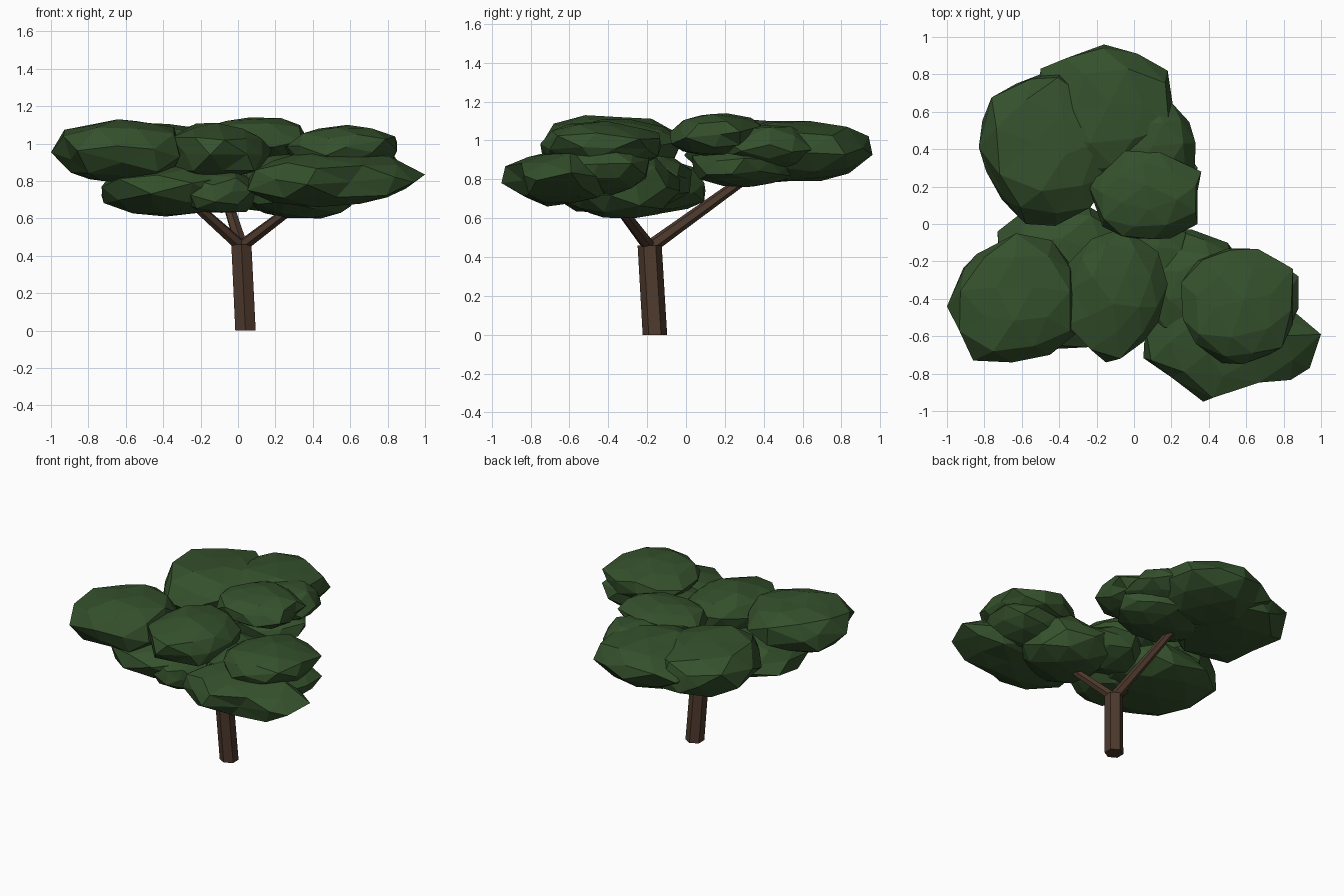
import bpy
import bmesh
import math
import random
from mathutils import Vector, Euler

if "Cube" in bpy.data.objects:
    bpy.data.objects.remove(bpy.data.objects["Cube"], do_unlink=True)


def make_material(name, rgb):
    mat = bpy.data.materials.new(name)
    mat.use_nodes = True
    colour = (*rgb, 1.0)
    mat.diffuse_color = colour
    node = next(n for n in mat.node_tree.nodes if n.type == "BSDF_PRINCIPLED")
    node.inputs["Base Color"].default_value = colour
    node.inputs["Roughness"].default_value = 0.9
    return mat


leaf_green = make_material("leaf green", (0.035, 0.082, 0.025))
bark_brown = make_material("bark brown", (0.075, 0.041, 0.025))


def finish(bm, name, mat):
    bmesh.ops.recalc_face_normals(bm, faces=bm.faces)
    mesh = bpy.data.meshes.new(name)
    bm.to_mesh(mesh)
    bm.free()
    mesh.materials.append(mat)
    obj = bpy.data.objects.new(name, mesh)
    bpy.context.collection.objects.link(obj)
    return obj


# Faceted leaf clump: a roughened, slightly boxy icosphere fitted to a box,
# with rim corners pulled out to the given plan positions
def leaf_clump(name, seed, xs, ys, zs, corners=()):
    rng = random.Random(seed)
    bm = bmesh.new()
    bmesh.ops.create_icosphere(bm, subdivisions=2, radius=1)
    turn = Euler([rng.uniform(0, 6) for _ in range(3)]).to_matrix()
    for v in bm.verts:
        v.co = turn @ v.co
        v.co.z = math.copysign(abs(v.co.z) ** 0.8, v.co.z)
        v.co *= rng.uniform(0.88, 1.06)
    for axis, (low, high) in enumerate((xs, ys, zs)):
        values = [v.co[axis] for v in bm.verts]
        start, span = min(values), max(values) - min(values)
        for v in bm.verts:
            v.co[axis] = low + (v.co[axis] - start) / span * (high - low)
    free = list(bm.verts)
    middle = sum(zs) / 2
    for x, y in corners:
        target = Vector((x, y, middle))
        v = min(free, key=lambda p: (p.co - target).length)
        v.co = (x, y, (v.co.z + middle) / 2)
        free.remove(v)
    return finish(bm, name, leaf_green)


# Tapered hexagonal limb with level or square-cut end rings
def limb(name, start, end, r_start, r_end, level=False):
    start, end = Vector(start), Vector(end)
    axis = Vector((0, 0, 1)) if level else (end - start).normalized()
    turn = Vector((0, 0, 1)).rotation_difference(axis).to_matrix()
    bm = bmesh.new()
    rings = []
    for centre, radius in ((start, r_start), (end, r_end)):
        ring = bmesh.ops.create_circle(bm, segments=6, radius=radius, cap_ends=True)["verts"]
        for v in ring:
            v.co = centre + turn @ v.co
        rings.append(ring)
    for i in range(6):
        j = (i + 1) % 6
        bm.faces.new((rings[0][i], rings[0][j], rings[1][j], rings[1][i]))
    return finish(bm, name, bark_brown)


# Trunk and its three branches
limb("trunk", (0.04, -0.16, 0), (0.018, -0.187, 0.46), 0.063, 0.062, level=True)
fork = (0.018, -0.187, 0.45)
limb("back_branch", fork, (-0.1, 0.34, 0.83), 0.036, 0.026)
limb("right_branch", fork, (-0.34, -0.43, 0.77), 0.034, 0.024)
limb("left_branch", fork, (0.44, -0.43, 0.77), 0.034, 0.024)

# Back canopy
leaf_clump("back_clump_rear", 3, (-0.52, 0.21), (0.22, 0.94), (0.79, 1.1),
           [(-0.5, 0.83), (-0.16, 0.96), (0.02, 0.91), (0.18, 0.82), (0.21, 0.62)])
leaf_clump("back_clump_right", 5, (-0.82, -0.1), (0, 0.8), (0.78, 1.11),
           [(-0.83, 0.41), (-0.63, 0.75), (-0.79, 0.28), (-0.68, 0.12), (-0.42, -0.01), (-0.39, 0.81)])
leaf_clump("back_clump_front", 8, (-0.25, 0.34), (-0.08, 0.39), (0.92, 1.14),
           [(-0.25, 0.22), (0.36, 0.28), (0.34, 0), (0.1, -0.08)])
leaf_clump("back_clump_left", 11, (-0.2, 0.33), (0.16, 0.66), (0.84, 1.08),
           [(0.2, 0.65), (0.33, 0.43)])
leaf_clump("back_clump_low", 14, (-0.32, 0.34), (0.03, 0.56), (0.76, 0.97))

# Right canopy
leaf_clump("right_clump_outer", 17, (-0.98, -0.31), (-0.74, -0.05), (0.79, 1.13),
           [(-1, -0.44), (-0.86, -0.73), (-0.65, -0.74), (-0.45, -0.7), (-0.84, -0.16)])
leaf_clump("right_clump_inner", 20, (-0.39, 0.18), (-0.72, -0.02), (0.81, 1.11),
           [(-0.15, -0.74), (0.05, -0.63), (-0.28, -0.61), (0.13, -0.15)])
leaf_clump("right_clump_low", 23, (-0.73, 0.05), (-0.67, 0.1), (0.61, 0.9),
           [(-0.73, -0.04), (-0.55, 0.1), (-0.15, 0.04)])
leaf_clump("right_clump_small", 26, (-0.34, 0.12), (-0.65, -0.2), (0.63, 0.86))

# Middle canopy above the fork
leaf_clump("middle_clump", 44, (-0.2, 0.3), (-0.42, 0.03), (0.64, 0.93))

# Left canopy
leaf_clump("left_clump_top", 29, (0.25, 0.85), (-0.75, -0.13), (0.86, 1.1),
           [(0.33, -0.64), (0.58, -0.75), (0.72, -0.7), (0.85, -0.24), (0.37, -0.19)])
leaf_clump("left_clump_front", 32, (0.05, 0.92), (-0.93, -0.35), (0.66, 0.95),
           [(0.06, -0.55), (0.2, -0.82), (0.37, -0.95), (0.6, -0.84), (0.94, -0.77), (1, -0.59)])
leaf_clump("left_clump_side", 38, (0.32, 0.88), (-0.7, -0.19), (0.72, 1),
           [(0.88, -0.28), (0.88, -0.45)])
leaf_clump("left_clump_low", 41, (0, 0.64), (-0.63, -0.03), (0.6, 0.95),
           [(0.1, -0.1), (0.31, -0.03), (0.5, -0.1)])
